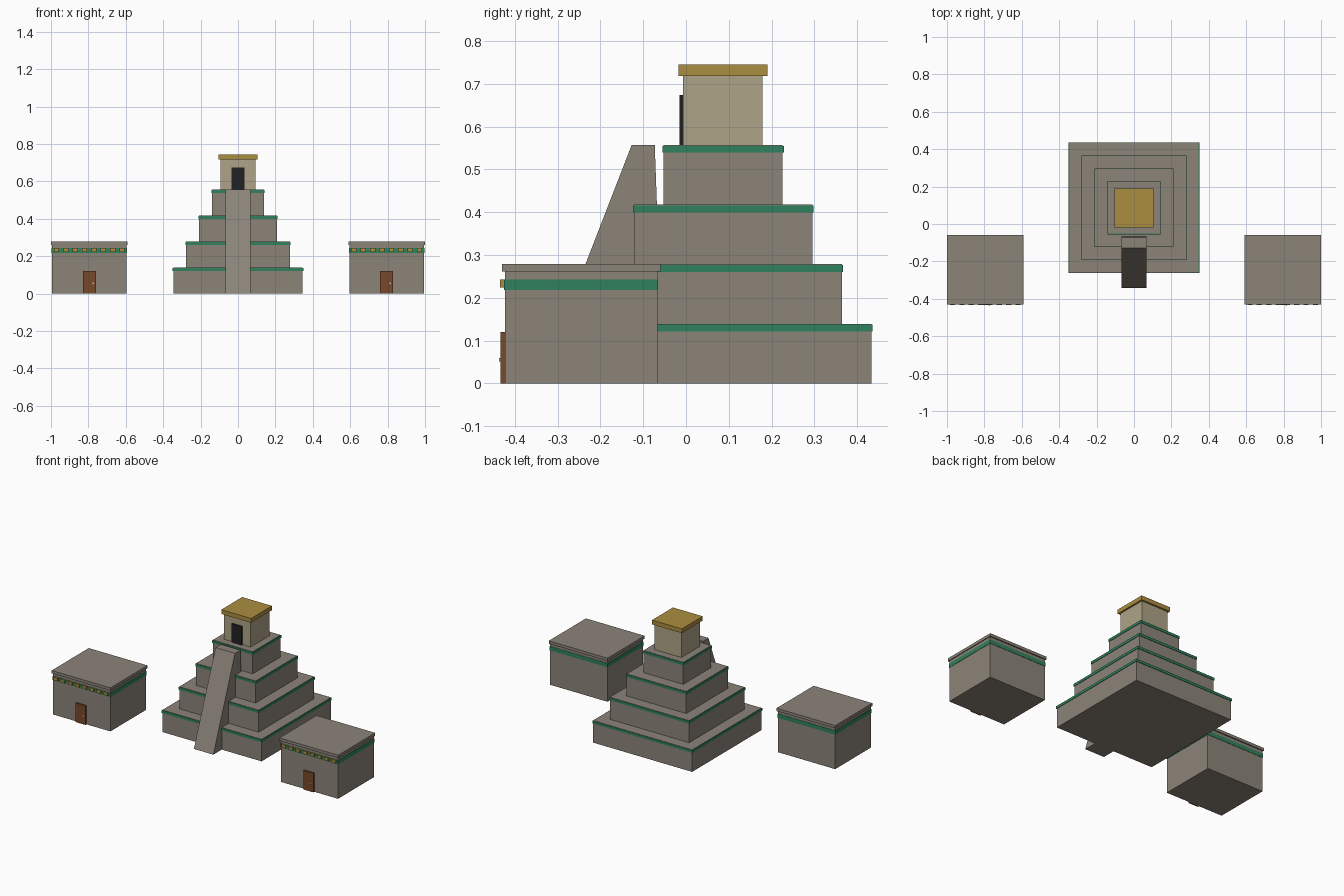
import bpy

cube = bpy.data.objects.get("Cube")
if cube:
    bpy.data.objects.remove(cube, do_unlink=True)


def material(name, rgb):
    mat = bpy.data.materials.new(name)
    mat.use_nodes = True
    color = (*rgb, 1)
    mat.diffuse_color = color
    bsdf = next(n for n in mat.node_tree.nodes if n.type == 'BSDF_PRINCIPLED')
    bsdf.inputs["Base Color"].default_value = color
    return mat


stone = material("grey stone", (0.26, 0.23, 0.19))
green = material("green trim", (0.03, 0.22, 0.11))
gold = material("gold", (0.41, 0.27, 0.05))
plaster = material("pale plaster", (0.42, 0.37, 0.24))
dark = material("dark opening", (0.015, 0.015, 0.018))
wood = material("brown wood", (0.19, 0.065, 0.024))
metal = material("pale metal", (0.55, 0.53, 0.5))


def prism(name, bottom, top, mat):
    """Solid between two rectangles given as (x0, x1, y0, y1, z)."""
    verts = []
    for x0, x1, y0, y1, z in (bottom, top):
        verts += [(x0, y0, z), (x1, y0, z), (x1, y1, z), (x0, y1, z)]
    faces = [(3, 2, 1, 0), (4, 5, 6, 7)]
    faces += [(i, (i + 1) % 4, (i + 1) % 4 + 4, i + 4) for i in range(4)]
    mesh = bpy.data.meshes.new(name)
    mesh.from_pydata(verts, [], faces)
    mesh.materials.append(mat)
    obj = bpy.data.objects.new(name, mesh)
    bpy.context.collection.objects.link(obj)
    return obj


def box(name, x, y, z, mat):
    """Box from (low, high) ranges on each axis."""
    return prism(name, (*x, *y, z[0]), (*x, *y, z[1]), mat)


def block(name, cx, cy, hx, hy, z, mat):
    return box(name, (cx - hx, cx + hx), (cy - hy, cy + hy), z, mat)


# Stepped pyramid with a green band below each ledge
CY = 0.087
STEP = 0.1393
for i in range(4):
    half = 0.346 - 0.069 * i
    z = STEP * i
    block(f"pyramid_tier_{i + 1}", 0, CY, half, half, (z, z + STEP), stone)
    block(f"tier_band_{i + 1}", 0, CY, half + 0.003, half + 0.003,
          (z + STEP - 0.018, z + STEP - 0.002), green)

# Steep front ramp
prism("front_ramp", (-0.068, 0.068, -0.343, -0.053, 0),
      (-0.068, 0.068, -0.127, -0.073, 0.557), stone)

# Temple on the summit
block("temple_walls", 0, 0.086, 0.093, 0.093, (0.557, 0.718), plaster)
block("temple_roof", 0, 0.086, 0.104, 0.104, (0.718, 0.745), gold)
box("temple_doorway", (-0.036, 0.036), (-0.015, -0.006), (0.557, 0.674), dark)

# Two matching houses
HY = -0.245
for side, cx in (("right", -0.795), ("left", 0.795)):
    block(f"{side}_house_walls", cx, HY, 0.2, 0.178, (0, 0.262), stone)
    block(f"{side}_house_band", cx, HY, 0.202, 0.180, (0.218, 0.243), green)
    block(f"{side}_house_roof", cx, HY, 0.205, 0.185, (0.261, 0.279), stone)
    box(f"{side}_house_door", (cx - 0.035, cx + 0.035), (-0.433, -0.422),
        (0, 0.12), wood)
    block(f"{side}_door_knob", cx + 0.02, -0.434, 0.004, 0.003,
          (0.051, 0.059), metal)
    for i in range(8):
        x = cx + (i - 3.5) * 0.05
        block(f"{side}_gold_tile_{i + 1}", x, -0.429, 0.014, 0.005,
              (0.224, 0.243), gold)
